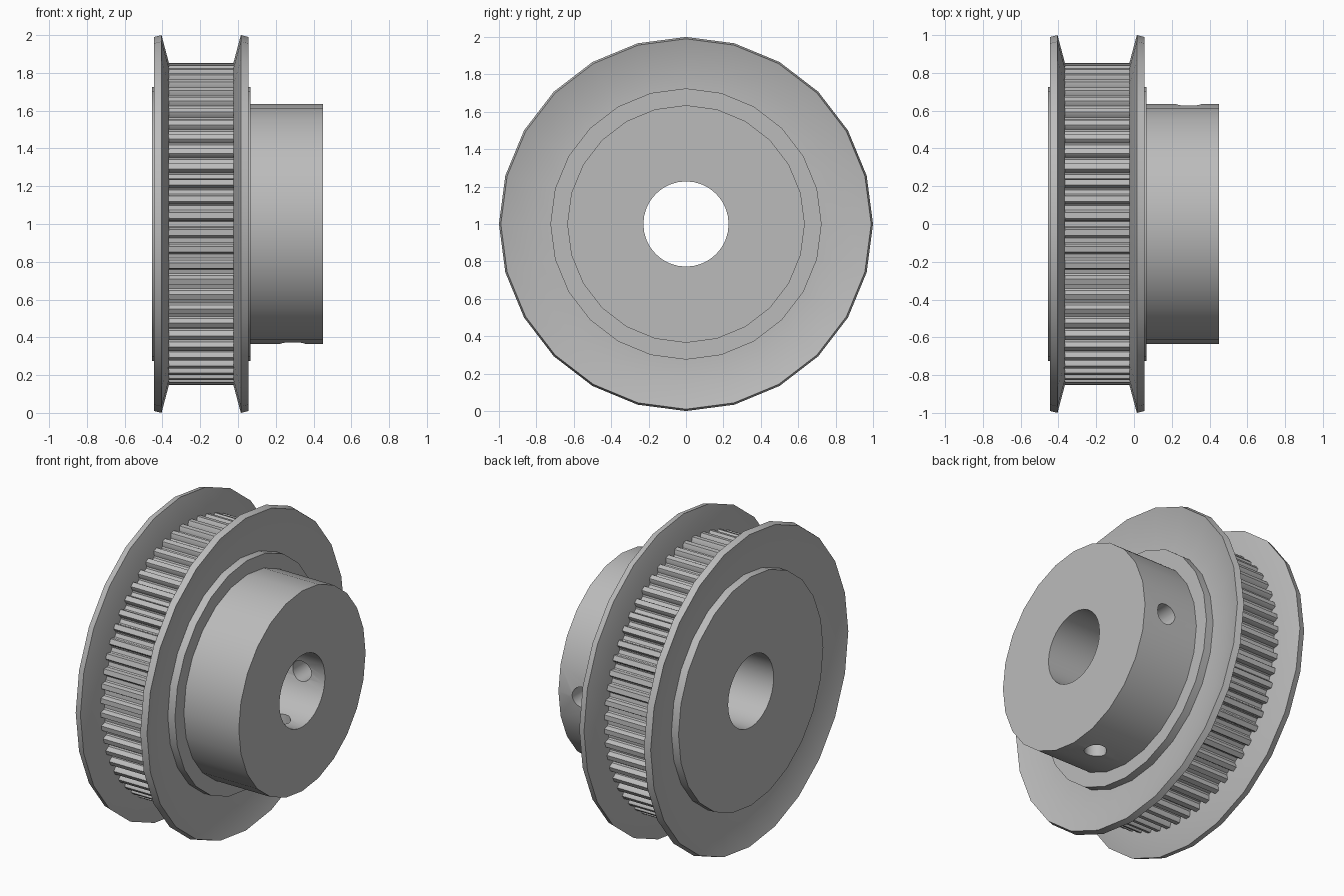
import bpy, bmesh
from math import cos, sin, pi, radians
from mathutils import Matrix

cube = bpy.data.objects.get("Cube")
if cube:
    bpy.data.objects.remove(cube, do_unlink=True)

SIDES = 24
CENTRE_Z = 1.0

metal = bpy.data.materials.new("grey metal")
metal.use_nodes = True
grey = (0.5, 0.5, 0.5, 1)
metal.diffuse_color = grey
metal.node_tree.nodes["Principled BSDF"].inputs["Base Color"].default_value = grey


def finish(name, bm):
    bmesh.ops.recalc_face_normals(bm, faces=bm.faces)
    mesh = bpy.data.meshes.new(name)
    bm.to_mesh(mesh)
    bm.free()
    mesh.materials.append(metal)
    obj = bpy.data.objects.new(name, mesh)
    bpy.context.collection.objects.link(obj)
    return obj


def smooth(obj):
    bpy.ops.object.select_all(action="DESELECT")
    obj.select_set(True)
    bpy.context.view_layer.objects.active = obj
    bpy.ops.object.shade_smooth_by_angle(angle=radians(30))


def sweep(name, rings, closed):
    """Bridge rings of (x, y, z) points; cap the ends or close the loop."""
    bm = bmesh.new()
    loops = [[bm.verts.new(p) for p in ring] for ring in rings]
    n = len(loops[0])
    pairs = list(zip(loops, loops[1:]))
    if closed:
        pairs.append((loops[-1], loops[0]))
    else:
        bm.faces.new(loops[0])
        bm.faces.new(loops[-1])
    for a, b in pairs:
        for i in range(n):
            j = (i + 1) % n
            bm.faces.new((a[i], a[j], b[j], b[i]))
    return finish(name, bm)


def ring(x, radius, angles):
    return [(x, radius * cos(a), CENTRE_Z + radius * sin(a)) for a in angles]


def lathe(name, profile, closed):
    angles = [2 * pi * i / SIDES for i in range(SIDES)]
    return sweep(name, [ring(x, r, angles) for x, r in profile], closed)


def cutter(name, radius, length, sides, matrix):
    bm = bmesh.new()
    bmesh.ops.create_cone(bm, cap_ends=True, segments=sides, radius1=radius,
                          radius2=radius, depth=length, matrix=matrix)
    obj = finish(name, bm)
    obj.hide_render = True
    return obj


# Stepped hub with raised retaining discs on both sides of the belt track
hub = lathe("hub", [(-0.455, 0.725), (0.065, 0.725), (0.065, 0.635), (0.45, 0.635)], False)

# Shaft bore and two set screw holes, at the back and underneath
centre = Matrix.Translation((0, 0, CENTRE_Z))
cutters = [
    cutter("bore_cutter", 0.228, 2, 32, centre @ Matrix.Rotation(pi / 2, 4, "Y")),
    cutter("back_screw_cutter", 0.065, 0.8, 20,
           Matrix.Translation((0.29, 0.5, CENTRE_Z)) @ Matrix.Rotation(pi / 2, 4, "X")),
    cutter("lower_screw_cutter", 0.065, 0.8, 20, Matrix.Translation((0.29, 0, 0.5))),
]
bpy.context.view_layer.objects.active = hub
for c in cutters:
    mod = hub.modifiers.new(c.name, "BOOLEAN")
    mod.operation = "DIFFERENCE"
    mod.solver = "EXACT"
    mod.object = c
    bpy.ops.object.modifier_apply(modifier=mod.name)
    bpy.data.objects.remove(c, do_unlink=True)
smooth(hub)

# Pair of flared flanges, mirrored about the middle of the belt track
MIDDLE = -0.195
flange = [(0.17, 0.7), (0.17, 0.85), (0.21, 1.0), (0.25, 0.99), (0.21, 0.85), (0.21, 0.7)]
for name, side in (("left_flange", 1), ("right_flange", -1)):
    smooth(lathe(name, [(MIDDLE + side * x, r) for x, r in flange], True))

# Toothed belt track with rounded grooves between narrow lands
TEETH = 60
TIP, ROOT = 0.852, 0.815
groove = [(-0.33, TIP), (-0.27, TIP - 0.01), (-0.23, ROOT + 0.007), (-0.14, ROOT),
          (0.14, ROOT), (0.23, ROOT + 0.007), (0.27, TIP - 0.01), (0.33, TIP)]
outline = [(2 * pi * (t + f) / TEETH, r) for t in range(TEETH) for f, r in groove]


def track_ring(x):
    return [(x, r * cos(a), CENTRE_Z + r * sin(a)) for a, r in outline]


angles = [a for a, r in outline]
x0, x1 = MIDDLE - 0.18, MIDDLE + 0.18
track = sweep("toothed_track", [track_ring(x0), track_ring(x1),
                                ring(x1, 0.68, angles), ring(x0, 0.68, angles)], True)
smooth(track)
